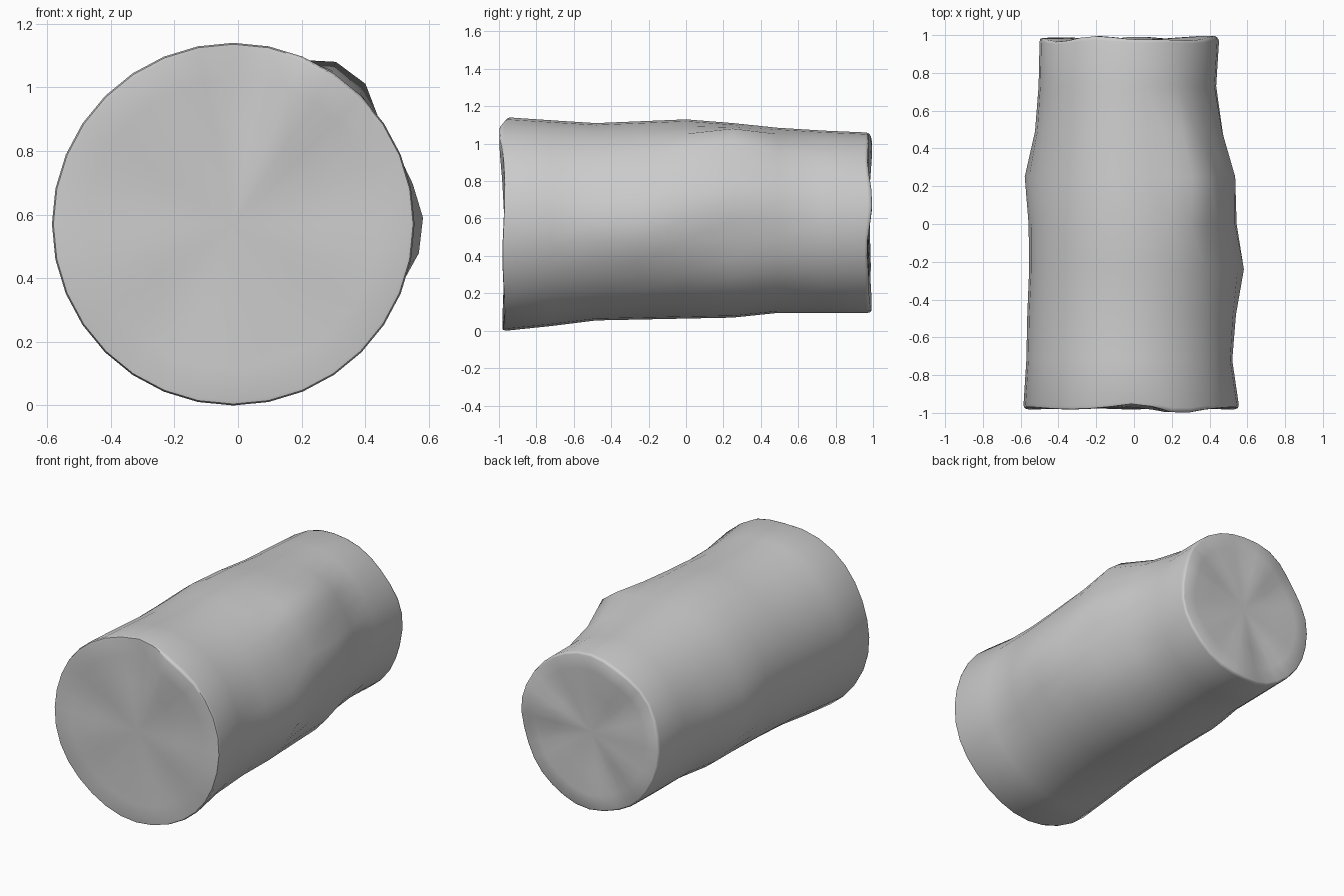
import bpy, bmesh, math

if "Cube" in bpy.data.objects:
    bpy.data.objects.remove(bpy.data.objects["Cube"])

SIDES = 32
# ring: y, left x, right x, bottom z, top z
RINGS = [
    (-0.97, -0.585, 0.555, 0.00, 1.14), (-0.72, -0.57, 0.52, 0.025, 1.125),
    (-0.48, -0.565, 0.53, 0.055, 1.11), (-0.24, -0.555, 0.54, 0.06, 1.12),
    (0.00, -0.55, 0.53, 0.065, 1.13), (0.25, -0.54, 0.50, 0.07, 1.11),
    (0.49, -0.515, 0.465, 0.095, 1.085), (0.73, -0.505, 0.435, 0.095, 1.07),
    (0.97, -0.50, 0.45, 0.095, 1.06)]
# swelling: y, angle, height, angular width
BUMPS = [(0.25, 50, 0.085, 14), (0.25, 15, 0.05, 14), (0.25, 185, 0.04, 25),
         (-0.24, -5, 0.045, 18), (0.25, -35, 0.02, 18)]


def swell(y, ang):
    total = 0
    for by, ba, h, w in BUMPS:
        d = (ang - ba + 180) % 360 - 180
        total += h * math.exp(-(d / w) ** 2 - ((y - by) / 0.2) ** 2)
    return total


def ripple(a, end):
    # gentle waviness of the sawn faces
    if end < 0:
        return -0.022 * math.exp(-((a - math.radians(63)) / 0.2) ** 2) \
            + 0.018 * math.exp(-((a - math.radians(88)) / 0.2) ** 2) \
            + 0.006 * math.sin(5 * a)
    return 0.01 * math.sin(4 * a + 0.5) + 0.006 * math.sin(7 * a)


bm = bmesh.new()


def add_ring(row, scale=1.0, dy=0.0, wave=0.0, end=0):
    y, x0, x1, z0, z1 = row
    ring = []
    for i in range(SIDES):
        t = 2 * math.pi * i / SIDES
        s = swell(y, math.degrees(t)) if end == 0 else 0
        rx, rz = ((x1 - x0) / 2 + s) * scale, ((z1 - z0) / 2 + s) * scale
        yy = y + dy + wave * ripple(t, end)
        ring.append(bm.verts.new(((x0 + x1) / 2 + rx * math.cos(t), yy,
                                  (z0 + z1) / 2 + rz * math.sin(t))))
    return ring


# end faces with a small rounded rim, joined by the bark rings
front, back = RINGS[0], RINGS[-1]
rows = [add_ring(front, s, dy, w, -1) for s, dy, w in
        ((0.5, 0, 0.6), (0.8, -0.004, 1), (0.975, -0.006, 1), (0.992, -0.004, 0.9))]
rows.append(add_ring(front, 1, 0.012, 0.7, -1))
rows += [add_ring(r) for r in RINGS[1:-1]]
rows.append(add_ring(back, 1, -0.008, 0.7, 1))
rows += [add_ring(back, s, dy, w, 1) for s, dy, w in
         ((0.992, 0.006, 0.9), (0.975, 0.01, 1), (0.8, 0.01, 1), (0.5, 0.006, 0.6))]
for a, b in zip(rows, rows[1:]):
    for i in range(SIDES):
        j = (i + 1) % SIDES
        bm.faces.new((a[i], a[j], b[j], b[i]))
for ring, row in ((rows[0], front), (rows[-1], back)):
    c = bm.verts.new(((row[1] + row[2]) / 2, row[0], (row[3] + row[4]) / 2))
    for i in range(SIDES):
        bm.faces.new((ring[i], ring[(i + 1) % SIDES], c))
bmesh.ops.recalc_face_normals(bm, faces=bm.faces)

mesh = bpy.data.meshes.new("log")
bm.to_mesh(mesh)
bm.free()
log = bpy.data.objects.new("log", mesh)
bpy.context.collection.objects.link(log)
bpy.context.view_layer.objects.active = log
log.select_set(True)
bpy.ops.object.shade_smooth_by_angle(angle=math.radians(60))
